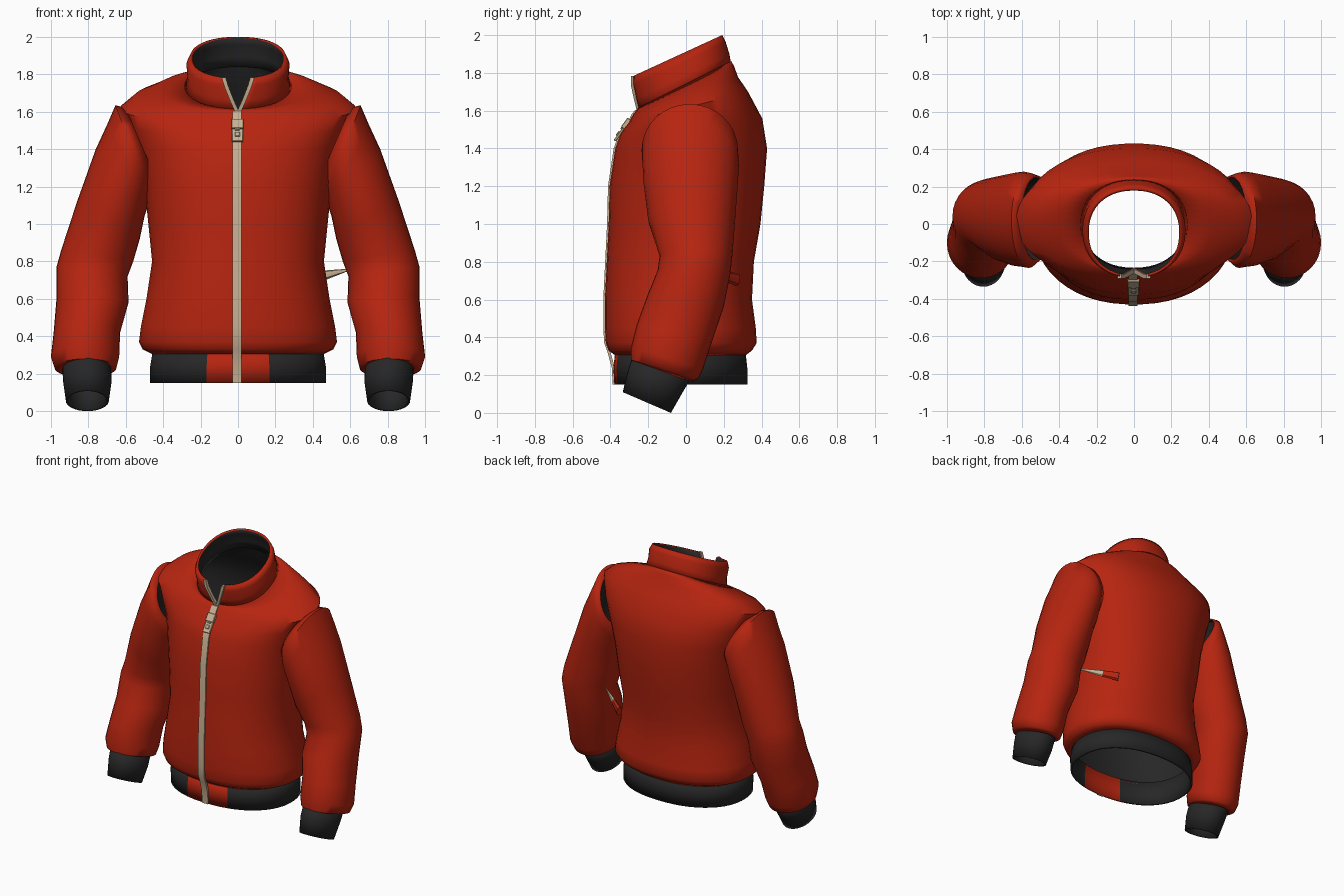
import bpy, bmesh, math
from mathutils import Vector, Matrix

cube = bpy.data.objects.get("Cube")
if cube:
    bpy.data.objects.remove(cube, do_unlink=True)


def material(name, color):
    m = bpy.data.materials.new(name)
    m.use_nodes = True
    m.diffuse_color = (*color, 1)
    bsdf = next(n for n in m.node_tree.nodes if n.type == 'BSDF_PRINCIPLED')
    bsdf.inputs["Base Color"].default_value = (*color, 1)
    bsdf.inputs["Roughness"].default_value = 0.8
    return m


RED = material("red_cloth", (0.47, 0.018, 0.005))
DARK = material("charcoal_knit", (0.02, 0.02, 0.02))
BEIGE = material("beige_zip", (0.58, 0.44, 0.29))
SEG = 48


def finish(name, bm, mats, angle=50):
    mesh = bpy.data.meshes.new(name)
    bm.to_mesh(mesh)
    bm.free()
    ob = bpy.data.objects.new(name, mesh)
    bpy.context.collection.objects.link(ob)
    for m in mats:
        mesh.materials.append(m)
    bpy.ops.object.select_all(action='DESELECT')
    ob.select_set(True)
    bpy.context.view_layer.objects.active = ob
    bpy.ops.object.shade_smooth_by_angle(angle=math.radians(angle))
    return ob


def loft(rings, closed=True, fix=False):
    bm = bmesh.new()
    rows = [[bm.verts.new(p) for p in r] for r in rings]
    n = len(rows[0])
    for a, b in zip(rows, rows[1:]):
        for j in range(n if closed else n - 1):
            k = (j + 1) % n
            bm.faces.new((a[j], a[k], b[k], b[j]))
    if fix:
        bm.faces.new(rows[0])
        bm.faces.new(rows[-1])
        bmesh.ops.recalc_face_normals(bm, faces=bm.faces[:])
    return bm


def lining(ob, thick, offset):
    s = ob.modifiers.new("lining", 'SOLIDIFY')
    s.thickness = thick
    s.offset = -1
    s.material_offset = offset


def body_point(row, a, power=2.2):
    z, hx, yf, yb, slope = row[:5]
    c, s = math.cos(a), math.sin(a)
    e = 2 / power
    dy = math.copysign(abs(s) ** e, s) * (yb - yf) / 2
    return Vector((math.copysign(abs(c) ** e, c) * hx, (yf + yb) / 2 + dy, z + slope * dy))


def body_ring(row, gap=None):
    if gap is None:
        return [body_point(row, 2 * math.pi * (i + 0.5) / SEG) for i in range(SEG)]
    start, span = -math.pi / 2 + gap, 2 * math.pi - 2 * gap
    return [body_point(row, start + span * i / SEG) for i in range(SEG + 1)]


# Torso: height, half width, front, back, slope
torso = [
    (.30, .45, -.37, .31, 0), (.33, .51, -.41, .35, 0), (.37, .53, -.425, .375, 0),
    (.45, .52, -.43, .37, 0), (.60, .49, -.43, .35, 0), (.80, .46, -.42, .36, 0),
    (1.0, .48, -.41, .395, 0), (1.2, .50, -.405, .415, 0), (1.4, .54, -.375, .43, 0),
    (1.52, .59, -.345, .405, .1), (1.62, .63, -.30, .33, .25),
    (1.68, .55, -.28, .275, .36), (1.72, .42, -.262, .255, .45), (1.74, .285, -.25, .24, .5),
]
ob = finish("torso", loft([body_ring(r) for r in torso]), [RED, DARK])
lining(ob, .015, 1)

# Stand-up collar, open in a V at the front; last value is the gap
collar = [
    (1.72, .285, -.248, .24, .5, .01), (1.78, .27, -.265, .23, .48, .1),
    (1.85, .275, -.285, .21, .46, .2), (1.89, .255, -.288, .192, .46, .27),
]
ob = finish("collar", loft([body_ring(r, r[5]) for r in collar], closed=False), [RED, DARK])
lining(ob, .015, 1)

# Knit waistband with a cloth panel at the front
band = [(.15, .47, -.38, .325, 0), (.24, .47, -.385, .325, 0), (.33, .455, -.375, .315, 0)]
bm = loft([body_ring(r) for r in band])
for f in bm.faces:
    c = f.calc_center_median()
    f.material_index = 0 if c.y < 0 and abs(c.x) < .18 else 1
ob = finish("waistband", bm, [RED, DARK])
lining(ob, .015, 0)


# Sleeves: outer x z, inner x z, front y, back y, half drop towards the back
sleeve = [
    (.60, 1.62, .44, 1.25, -.20, .26, 0), (.655, 1.635, .47, 1.15, -.235, .275, 0),
    (.70, 1.53, .48, 1.10, -.23, .28, 0), (.76, 1.40, .50, 1.04, -.225, .275, 0),
    (.86, 1.12, .525, .92, -.20, .26, 0), (.945, .86, .56, .80, -.14, .245, 0),
    (.97, .77, .59, .72, -.15, .235, -.01), (.97, .60, .585, .58, -.205, .20, -.03),
    (.985, .42, .63, .42, -.26, .135, -.05), (1.0, .29, .635, .29, -.29, .09, -.06),
    (.98, .23, .65, .23, -.29, .065, -.05), (.93, .215, .69, .215, -.26, .03, -.05),
]
cuff = [
    (.94, .26, .68, .26, -.28, .04, -.055), (.935, .16, .675, .16, -.31, -.02, -.055),
    (.92, .055, .69, .055, -.335, -.08, -.055),
]


def arm_ring(row, side):
    ox, oz, ix, iz, yf, yb, drop = row
    ring = []
    for i in range(32):
        a = 2 * math.pi * i / 32
        c, s = math.cos(a), math.sin(a)
        ring.append((side * ((ox + ix) / 2 + c * (ox - ix) / 2),
                     (yf + yb) / 2 + s * (yb - yf) / 2,
                     (oz + iz) / 2 + c * (oz - iz) / 2 + s * drop))
    return ring


for side, label in ((1, "left"), (-1, "right")):
    for part, rows, mats in (("sleeve", sleeve, [RED, DARK]), ("cuff", cuff, [DARK, DARK])):
        rings = [arm_ring(r, side) for r in rows]
        if side == 1:
            rings.reverse()
        ob = finish(label + "_" + part, loft(rings), mats, 60)
        lining(ob, .012, 1)


# Zip tape down the front and along the collar opening
def strip(name, pts, w, t=.008):
    rings = [[(p.x + dx * w, p.y + dy * t, p.z) for dx, dy in
              ((-1, -1), (1, -1), (1, 1), (-1, 1))] for p in pts]
    finish(name, loft(rings, fix=True), [BEIGE], 30)


front = [body_point(r, -math.pi / 2) for r in band[:2] + torso[1:-1]]
strip("zip_tape", [Vector((-.005, p.y, p.z)) for p in front], .025)
for side, label in ((1, "left"), (-1, "right")):
    edge = [body_point(r, -math.pi / 2 + side * r[5]) for r in collar]
    strip(label + "_collar_zip", edge, .011, .012)


# Zip slider and pull tab
def box(name, loc, size, tilt):
    bm = bmesh.new()
    bmesh.ops.create_cube(bm, size=1)
    bmesh.ops.scale(bm, vec=size, verts=bm.verts)
    bmesh.ops.bevel(bm, geom=bm.edges[:], offset=.003, segments=1, affect='EDGES')
    bm.transform(Matrix.Translation(loc) @ Matrix.Rotation(tilt, 4, 'X'))
    finish(name, bm, [BEIGE], 30)


TILT = -math.radians(36)
box("zip_slider", (-.003, -.315, 1.53), (.065, .03, .06), TILT)
box("pull_tab", (-.003, -.338, 1.495), (.06, .014, .135), TILT)
for i, h in enumerate((-.025, .015)):
    spot = Vector((-.003, -.338, 1.495)) + Matrix.Rotation(TILT, 3, 'X') @ Vector((0, -.009, h))
    box("tab_ridge_%d" % (i + 1), spot, (.028, .01, .028), TILT)

# Pointed pocket pull at the left side of the back
start, end = Vector((.37, .27, .705)), Vector((.59, .11, .755))
axis = (end - start).normalized()
across = axis.cross(Vector((0, 0, 1))).normalized()
upward = across.cross(axis)
rings = []
for t, r in ((0, .035), (.42, .026), (1, .006)):
    c = start.lerp(end, t)
    rings.append([c + across * r * .6 * math.cos(a) + upward * r * math.sin(a)
                  for a in (i * math.pi / 4 for i in range(8))])
bm = loft(rings, fix=True)
for f in bm.faces:
    f.material_index = 1 if f.calc_center_median().x > .47 else 0
finish("pocket_pull", bm, [RED, BEIGE], 40)
